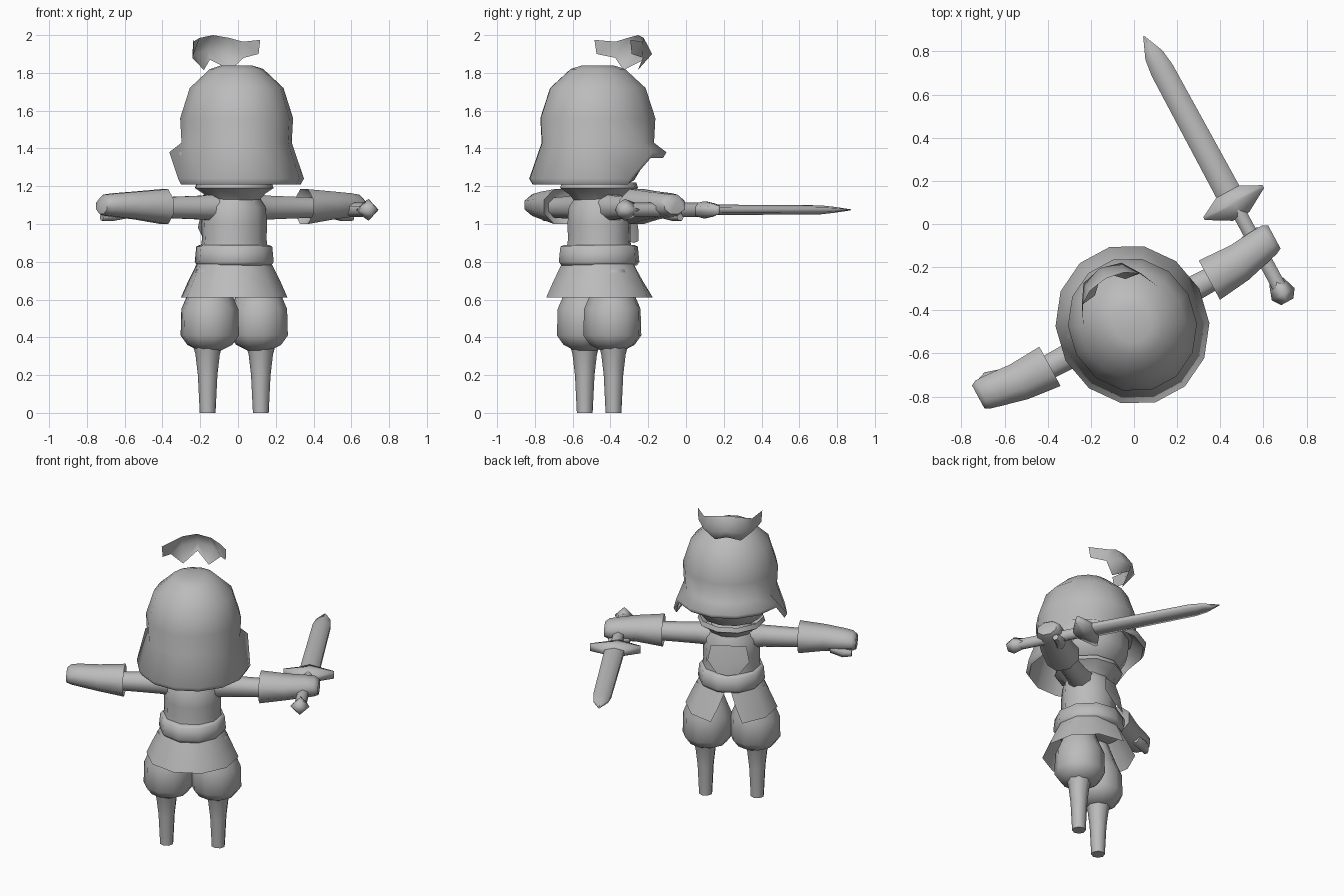
import bpy
import bmesh
from math import sin, cos, pi, radians
from mathutils import Matrix

if "Cube" in bpy.data.objects:
    bpy.data.objects.remove(bpy.data.objects["Cube"])

grey = bpy.data.materials.new("plain grey")
grey.use_nodes = True
grey.diffuse_color = (0.5, 0.5, 0.5, 1)
grey.node_tree.nodes["Principled BSDF"].inputs["Base Color"].default_value = grey.diffuse_color

# The figure stands turned, so every part shares one placement
PLACE = Matrix.Translation((-0.02, -0.46, 0)) @ Matrix.Rotation(radians(28.4), 4, "Z")


def part(name, verts, faces, smooth=60):
    """Make one object from points in the figure's own frame."""
    bm = bmesh.new()
    points = [bm.verts.new(v) for v in verts]
    for face in faces:
        bm.faces.new([points[i] for i in face])
    bmesh.ops.remove_doubles(bm, verts=bm.verts, dist=0.0001)
    bmesh.ops.recalc_face_normals(bm, faces=bm.faces)
    mesh = bpy.data.meshes.new(name)
    bm.to_mesh(mesh)
    bm.free()
    mesh.materials.append(grey)
    obj = bpy.data.objects.new(name, mesh)
    bpy.context.collection.objects.link(obj)
    obj.matrix_world = PLACE
    bpy.ops.object.select_all(action="DESELECT")
    obj.select_set(True)
    bpy.context.view_layer.objects.active = obj
    bpy.ops.object.shade_smooth_by_angle(angle=radians(smooth))
    return obj


def loft(name, rings, axis="Z", sides=8, turn=0.5, caps=True, skip=(), smooth=60):
    """Skin elliptical rings (x, y, z, radius, other radius) along an axis."""
    verts, faces = [], []
    for x, y, z, a, b in rings:
        for k in range(sides):
            t = 2 * pi * (k + turn) / sides + pi / 2
            p, q = a * cos(t), b * sin(t)
            offset = {"Z": (p, q, 0), "X": (0, p, q), "Y": (p, 0, q)}[axis]
            verts.append((x + offset[0], y + offset[1], z + offset[2]))
    for r in range(len(rings) - 1):
        for k in range(sides):
            if k not in skip:
                i, j = r * sides + k, r * sides + (k + 1) % sides
                faces.append((i, j, j + sides, i + sides))
    if caps:
        faces.append(tuple(range(sides)))
        faces.append(tuple(range(len(verts) - sides, len(verts))))
    return part(name, verts, faces, smooth)


def upright(profile, x=0, y=0, depth=1):
    """Rings standing on one vertical line from (z, radius) pairs."""
    return [(x, y, z, r, r * depth) for z, r in profile]


def mirrored_sheet(name, half, faces):
    """Thin sheet from its +x half."""
    n = len(half)
    verts = half + [(-x, y, z) for x, y, z in half]
    return part(name, verts, faces + [tuple(i + n for i in f) for f in faces], 80)


# Helmet: dome, flared neck guard and hollow underside
helmet = loft("helmet", upright(
    [(1.84, 0.08), (1.82, 0.14), (1.72, 0.245), (1.56, 0.295), (1.43, 0.288),
     (1.24, 0.352), (1.21, 0.335), (1.42, 0.27)], x=0.008, y=-0.012, depth=1.07), sides=14)
for v in helmet.data.vertices:
    if v.co.z < 1.3 and v.co.y > 0.14:  # raise the front rim into a visor
        v.co.z += 0.14

# Head and collar
loft("head", upright([(1.19, 0.1), (1.23, 0.19), (1.32, 0.245), (1.42, 0.25), (1.55, 0.2)]), sides=12)
loft("collar", upright([(1.12, 0.13), (1.16, 0.165), (1.19, 0.21), (1.22, 0.2)]), sides=10, caps=False)

# Crescent crest bulging over the brow
mirrored_sheet("crest", [
    (0, 0.235, 2.0), (0, 0.29, 1.92), (0, 0.27, 1.87),
    (0.09, 0.22, 1.985), (0.1, 0.265, 1.9), (0.08, 0.19, 1.815),
    (0.15, 0.18, 1.965), (0.155, 0.18, 1.88), (0.2, 0.08, 1.975), (0.195, 0.09, 1.9)],
    [(0, 1, 4, 3), (1, 2, 5, 4), (3, 4, 7, 6), (4, 5, 7), (6, 7, 9, 8)])

# Torso, chest plate and sash
loft("torso", upright([(0.85, 0.185), (0.92, 0.175), (1.0, 0.178), (1.09, 0.17),
                       (1.15, 0.13), (1.2, 0.1)], depth=0.95), sides=10)
mirrored_sheet("chest_plate", [
    (0, 0.175, 1.09), (0.11, 0.155, 1.08), (0.13, 0.165, 0.98), (0.07, 0.2, 0.91),
    (0, 0.21, 0.9), (0, 0.21, 0.98)],
    [(0, 1, 2, 5), (5, 2, 3, 4)])
loft("sash", upright([(0.78, 0.195), (0.8, 0.208), (0.88, 0.2), (0.89, 0.18)], depth=1.05), sides=10)

# Skirt, split at the front
skirt = loft("skirt", upright([(0.8, 0.195), (0.7, 0.245), (0.61, 0.285)]),
             sides=10, caps=False, skip=(9,))
for v in skirt.data.vertices:
    if v.co.y > 0.17 and abs(v.co.x) < 0.12:
        v.co.x *= 0.2 if v.co.z > 0.75 else 0.7 if v.co.z > 0.65 else 1.1

for side, label in ((-1, "left"), (1, "right")):
    # Baggy trousers and slim lower legs
    loft(label + "_trouser", upright(
        [(0.76, 0.07), (0.62, 0.122), (0.55, 0.152), (0.41, 0.156), (0.36, 0.12), (0.33, 0.06)],
        x=side * 0.147), sides=10)
    loft(label + "_lower_leg", upright(
        [(0.38, 0.085), (0.31, 0.065), (0.2, 0.052), (0, 0.042)], x=side * 0.16))

    # Arm, gauntlet and thumb
    loft(label + "_arm", [(side * x, 0, 1.087, a, b) for x, a, b in
                          ((0.08, 0.09, 0.08), (0.2, 0.068, 0.068), (0.46, 0.06, 0.058))], "X")
    loft(label + "_gauntlet", [(side * x, y, z, a, b) for x, y, z, a, b in (
        (0.46, 0, 1.09, 0.065, 0.06), (0.42, 0, 1.092, 0.112, 0.1),
        (0.58, 0.005, 1.098, 0.098, 0.08), (0.7, 0.025, 1.1, 0.087, 0.068),
        (0.755, 0.033, 1.1, 0.08, 0.06), (0.78, 0.033, 1.095, 0.066, 0.045))], "X")
    loft(label + "_thumb", [(side * x, y, z, r, r) for x, y, z, r in (
        (0.62, 0.06, 1.06, 0.035), (0.7, 0.085, 1.045, 0.035),
        (0.755, 0.08, 1.035, 0.02))], "X", sides=6)


# Sword gripped in the right hand
def sword_piece(name, profile, sides, smooth):
    loft(name, [(0.69, y, 1.075, a, b) for y, a, b in profile], "Y", sides, turn=0, smooth=smooth)


sword_piece("pommel", [(-0.26, 0.032, 0.032), (-0.22, 0.06, 0.058), (-0.15, 0.036, 0.036)], 4, 100)
sword_piece("grip", [(-0.18, 0.038, 0.038), (0.25, 0.038, 0.038)], 6, 70)
sword_piece("guard", [(0.19, 0.05, 0.03), (0.255, 0.18, 0.045), (0.27, 0.18, 0.045), (0.32, 0.07, 0.035)], 6, 80)
sword_piece("blade", [(0.28, 0.07, 0.028), (0.96, 0.064, 0.024), (1.04, 0.052, 0.016), (1.14, 0.003, 0.003)], 6, 80)
